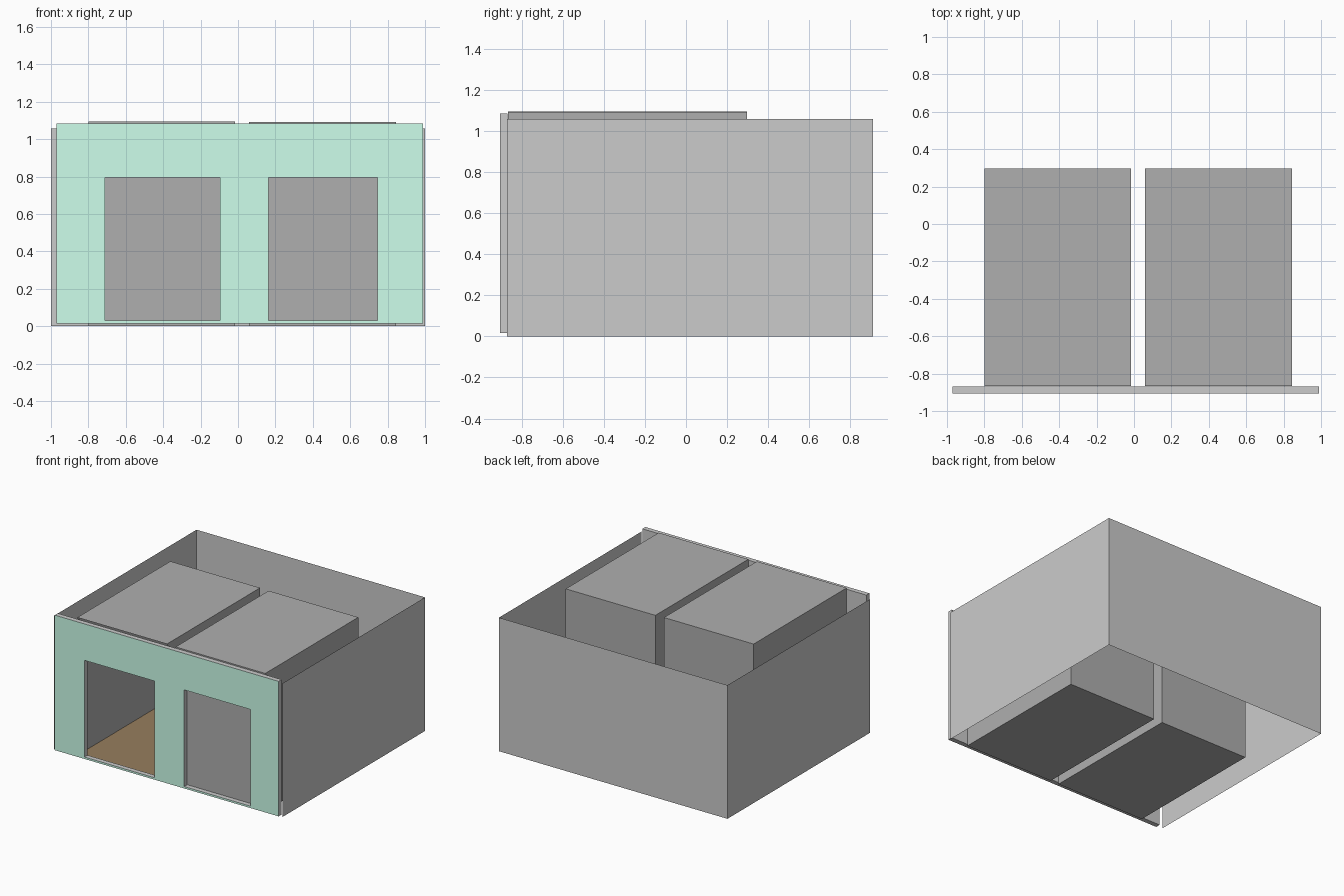
import bpy, bmesh

if "Cube" in bpy.data.objects:
    bpy.data.objects.remove(bpy.data.objects["Cube"])


def material(name, rgb):
    m = bpy.data.materials.new(name)
    m.diffuse_color = (*rgb, 1)
    m.use_nodes = True
    m.node_tree.nodes["Principled BSDF"].inputs["Base Color"].default_value = m.diffuse_color
    return m


GREEN = material("mint", (0.61, 1.0, 0.83))
DARK = material("dark_grey", (0.43, 0.43, 0.43))
BROWN = material("brown", (0.31, 0.21, 0.11))


def finish(name, bm, mats=()):
    me = bpy.data.meshes.new(name)
    bm.to_mesh(me)
    bm.free()
    for m in mats:
        me.materials.append(m)
    ob = bpy.data.objects.new(name, me)
    bpy.context.collection.objects.link(ob)
    return ob


def box(name, lo, hi, mats=(), remove=()):
    """Sheet box; faces whose normal matches one in remove are left out."""
    bm = bmesh.new()
    bmesh.ops.create_cube(bm, size=1)
    for v in bm.verts:
        v.co = [hi[i] if v.co[i] > 0 else lo[i] for i in range(3)]
    bm.normal_update()
    gone = [f for f in bm.faces
            if any(f.normal[a] * s > 0.5 for a, s in remove)]
    bmesh.ops.delete(bm, geom=gone, context='FACES')
    return finish(name, bm, mats)


# Side and back walls: thin sheets, open at top, bottom and front
box("outer_walls", (-1, -0.87, 0), (1, 0.91, 1.057),
    remove=[(2, 1), (2, -1), (1, -1)])

# Two inner rooms; the left one is open behind its doorway
box("left_room", (-0.80, -0.866, 0), (-0.015, 0.297, 1.095), [DARK],
    remove=[(1, -1)])
box("right_room", (0.06, -0.866, 0), (0.845, 0.297, 1.092), [DARK])

# Brown floor of the left room
bm = bmesh.new()
bm.faces.new([bm.verts.new((x, y, 0.004)) for x, y in
              ((-0.80, -0.866), (-0.015, -0.866), (-0.015, 0.297), (-0.80, 0.297))])
finish("left_room_floor", bm, [BROWN])

# Front wall with two door openings, green on its face only
xs = (-0.97, -0.71, -0.095, 0.163, 0.745, 0.99)
zs = (0.015, 0.03, 0.795, 1.083)
bm = bmesh.new()
grid = [[bm.verts.new((x, -0.906, z)) for z in zs] for x in xs]
for i in range(len(xs) - 1):
    for j in range(len(zs) - 1):
        if j == 1 and i in (1, 3):
            continue
        bm.faces.new((grid[i][j], grid[i + 1][j], grid[i + 1][j + 1], grid[i][j + 1]))
ext = bmesh.ops.extrude_face_region(bm, geom=bm.faces[:], use_keep_orig=True)
for v in ext["geom"]:
    if isinstance(v, bmesh.types.BMVert):
        v.co.y = -0.868
bmesh.ops.recalc_face_normals(bm, faces=bm.faces[:])
for f in bm.faces:
    front = all(v.co.y < -0.9 for v in f.verts)
    f.material_index = 0 if front else 1
finish("front_wall", bm, [GREEN, material("wall_grey", (0.8, 0.8, 0.8))])
